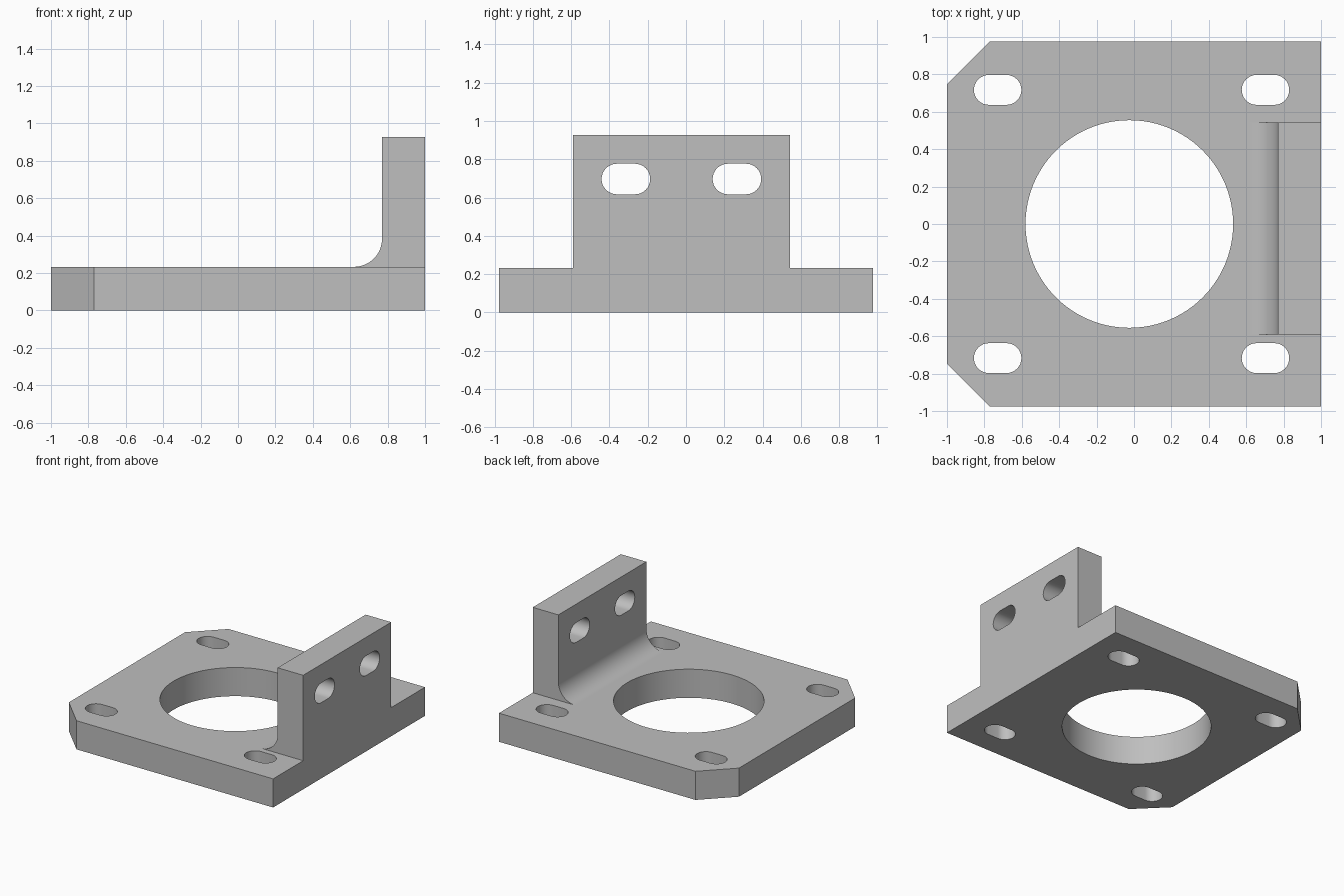
import bpy, bmesh, math

if "Cube" in bpy.data.objects:
    bpy.data.objects.remove(bpy.data.objects["Cube"])

T = 0.233          # plate thickness
HY = 0.977         # half depth of plate
CH = 0.23          # corner chamfer, also upright thickness
R = 0.15           # fillet radius

grey = bpy.data.materials.new("plain grey")
grey.diffuse_color = (0.52, 0.52, 0.52, 1)
grey.use_nodes = True
grey.node_tree.nodes["Principled BSDF"].inputs["Base Color"].default_value = grey.diffuse_color


def prism(name, pts, axis, lo, hi):
    """Extrude a 2D outline along an axis from lo to hi."""
    place = {'x': lambda a, b, h: (h, a, b),
             'y': lambda a, b, h: (a, h, b),
             'z': lambda a, b, h: (a, b, h)}[axis]
    bm = bmesh.new()
    low = [bm.verts.new(place(a, b, lo)) for a, b in pts]
    high = [bm.verts.new(place(a, b, hi)) for a, b in pts]
    bm.faces.new(low)
    bm.faces.new(high)
    n = len(pts)
    for i in range(n):
        j = (i + 1) % n
        bm.faces.new((low[i], low[j], high[j], high[i]))
    bmesh.ops.recalc_face_normals(bm, faces=bm.faces)
    me = bpy.data.meshes.new(name)
    bm.to_mesh(me)
    bm.free()
    me.materials.append(grey)
    ob = bpy.data.objects.new(name, me)
    bpy.context.collection.objects.link(ob)
    return ob


def arc(cx, cy, r, a0, a1, n):
    return [(cx + r * math.cos(math.radians(a0 + (a1 - a0) * i / n)),
             cy + r * math.sin(math.radians(a0 + (a1 - a0) * i / n)))
            for i in range(n + 1)]


def slot(cx, cy, length=0.254, r=0.08):
    d = length / 2 - r
    return arc(cx + d, cy, r, -90, 90, 16) + arc(cx - d, cy, r, 90, 270, 16)


def combine(ob, other, op):
    """Apply a boolean and remove the second object."""
    mod = ob.modifiers.new(op.lower(), 'BOOLEAN')
    mod.operation, mod.object, mod.solver = op, other, 'EXACT'
    bpy.ops.object.select_all(action='DESELECT')
    bpy.context.view_layer.objects.active = ob
    ob.select_set(True)
    bpy.ops.object.modifier_apply(modifier=mod.name)
    bpy.data.objects.remove(other)


# base plate with two chamfered corners
bracket = prism("motor_bracket", [(-1, -HY + CH), (-1 + CH, -HY), (1, -HY), (1, HY),
                                  (-1 + CH, HY), (-1, HY - CH)], 'z', 0, T)

# upright flange with fillet at its foot
profile = [(1, T), (1, 0.928), (1 - CH, 0.928)]
profile += arc(1 - CH - R, T + R, R, 0, -90, 16)
upright = prism("upright_flange", profile, 'y', -0.59, 0.542)
combine(bracket, upright, 'UNION')

# large round opening
combine(bracket, prism("bore_cutter", arc(-0.025, 0, 0.555, 0, 360, 96)[:-1],
                       'z', -0.1, T + 0.1), 'DIFFERENCE')

# four plate slots
for x in (-0.729, 0.703):
    for y in (-0.717, 0.717):
        combine(bracket, prism("slot_cutter", slot(x, y), 'z', -0.1, T + 0.1), 'DIFFERENCE')

# two slots through the upright
for y in (-0.314, 0.266):
    combine(bracket, prism("slot_cutter", slot(y, 0.697), 'x', 0.6, 1.1), 'DIFFERENCE')

bpy.context.view_layer.objects.active = bracket
bracket.select_set(True)
bpy.ops.object.shade_smooth_by_angle(angle=math.radians(30))
